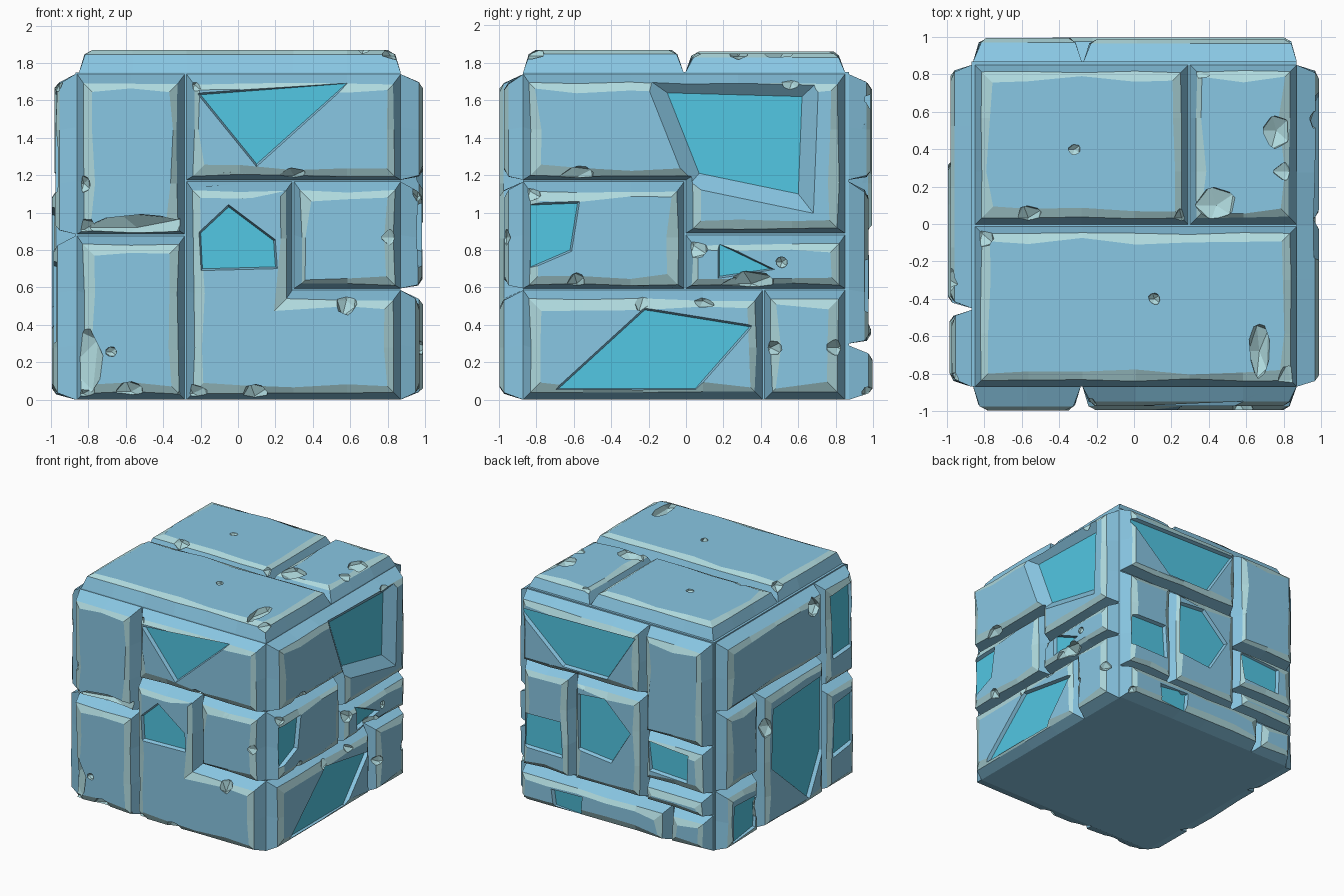
import bpy, bmesh, random
from mathutils import Vector

if "Cube" in bpy.data.objects:
    bpy.data.objects.remove(bpy.data.objects["Cube"])

random.seed(7)
R = 0.87          # half width of the core
TOP = 1.75        # height of the core
GAP = 0.005       # half the joint between stones


def material(name, rgb):
    m = bpy.data.materials.new(name)
    m.diffuse_color = (*rgb, 1)
    m.use_nodes = True
    m.node_tree.nodes["Principled BSDF"].inputs["Base Color"].default_value = m.diffuse_color
    return m


# slot 0 stone, slot 1 worn edges and chips, slot 2 inlay
MATS = [material("stone", (0.25, 0.57, 0.77)),
        material("worn_edge", (0.43, 0.70, 0.73)),
        material("inlay", (0.085, 0.57, 0.77))]

# maps face coordinates (u, v) and height d above the core to 3D
PLACE = {
    "front": lambda u, v, d: (u, -R - d, v),
    "back": lambda u, v, d: (u, R + d, v),
    "right": lambda u, v, d: (R + d, u, v),
    "left": lambda u, v, d: (-R - d, u, v),
    "top": lambda u, v, d: (u, v, TOP + d),
}


def make_object(name, bm):
    bmesh.ops.recalc_face_normals(bm, faces=bm.faces)
    me = bpy.data.meshes.new(name)
    bm.to_mesh(me)
    bm.free()
    for m in MATS:
        me.materials.append(m)
    ob = bpy.data.objects.new(name, me)
    bpy.context.collection.objects.link(ob)
    return ob


def rect(u0, v0, u1, v1):
    return [(u0, v0), (u1, v0), (u1, v1), (u0, v1)]


def ccw(pts):
    area = sum(a[0] * b[1] - b[0] * a[1] for a, b in zip(pts, pts[1:] + pts[:1]))
    return pts if area > 0 else pts[::-1]


def divide(pts, step=0.3):
    out = []
    for a, b in zip(pts, pts[1:] + pts[:1]):
        a, b = Vector(a), Vector(b)
        n = max(1, round((b - a).length / step))
        out += [tuple(a.lerp(b, i / n)) for i in range(n)]
    return out


def inset(pts, w, jitter=0.0, sag=0.0):
    """Mitred inward offset of a counter-clockwise outline; sag lowers it."""
    out = []
    for i, p in enumerate(pts):
        p = Vector(p)
        e0 = (p - Vector(pts[i - 1])).normalized()
        e1 = (Vector(pts[(i + 1) % len(pts)]) - p).normalized()
        n0, n1 = Vector((-e0.y, e0.x)), Vector((-e1.y, e1.x))
        k = w + random.uniform(-jitter, jitter)
        q = p + (n0 + n1) * k / max(0.25, 1 + n0.dot(n1))
        out.append((q.x, q.y - (sag if p.y > .1 else 0)))
    return out


def loft(bm, face, levels, mats):
    """Closed solid through (outline, height) levels; mats = sides..., cap."""
    rings = [[bm.verts.new(PLACE[face](u, v, d)) for u, v in pts] for pts, d in levels]
    n = len(rings[0])
    for lo, hi, m in zip(rings, rings[1:], mats):
        for i in range(n):
            j = (i + 1) % n
            bm.faces.new((lo[i], lo[j], hi[j], hi[i])).material_index = m
    bm.faces.new(rings[0][::-1])
    bm.faces.new(rings[-1]).material_index = mats[-1]


def split(rule, u0, v0, u1, v1):
    """Divide a face into stone outlines by nested cuts."""
    if rule is None:
        return [rect(u0, v0, u1, v1)]
    kind, *a = rule
    if kind == "u":
        return split(a[1], u0, v0, a[0] - GAP, v1) + split(a[2], a[0] + GAP, v0, u1, v1)
    if kind == "v":
        return split(a[1], u0, v0, u1, a[0] - GAP) + split(a[2], u0, a[0] + GAP, u1, v1)
    c, d = a                                     # "L": notch at top right, filled by a block
    ell = [(u0, v0), (u1, v0), (u1, d - GAP), (c - GAP, d - GAP), (c - GAP, v1), (u0, v1)]
    return [ell, rect(c + GAP, d + GAP, u1, v1)]


S = None          # a whole stone
OUTLINES = {
    "front": split(("u", -.28, ("v", .88, S, S), ("v", 1.17, ("L", .295, .59), S)), -.86, 0, R, 1.74),
    "back": split(("v", .295, ("u", -.5, S, S),
                   ("u", -.275, ("v", .88, ("v", .485, S, S), S),
                    ("v", 1.17, ("u", .395, S, S), S))), -.86, 0, R, 1.74),
    "left": split(("u", -.455, ("v", .88, S, S),
                   ("v", 1.165, ("u", .385, S, ("v", .495, S, S)), S)), -R, 0, .85, 1.74),
    "right": split(("v", .59, ("u", .415, S, S), ("u", -.005, S, S)), -R, 0, .85, 1.165),
    "top": split(("v", -.008, S, ("u", .295, S, S)), -.85, -R, R, .85),
}
# right side: shorten the middle stone so the big upper one steps down over it
OUTLINES["right"][-1] = rect(0, .595, .85, .88)
OUTLINES["right"].append([(-R, 1.175), (0, 1.175), (0, .89), (.85, .89), (.85, 1.74), (-R, 1.74)])


def quad(u, v, su, sv):
    """Slightly crooked four-sided inlay."""
    return [(u + a * su * random.uniform(.7, 1.05), v + b * sv * random.uniform(.7, 1.05))
            for a, b in rect(-1, -1, 1, 1)]


INLAYS = {
    "front": [[(-.2, 1.63), (.58, 1.69), (.1, 1.26)],
              [(-.19, .7), (.2, .71), (.19, .85), (-.05, 1.03), (-.2, .89)]],
    "right": [[(.07, 1.21), (.60, 1.10), (.62, 1.62), (-.10, 1.64)],
              [(-.83, .71), (-.62, .80), (-.58, 1.05), (-.83, 1.04)],
              [(.18, .66), (.45, .70), (.18, .83)],
              [(-.68, .06), (.05, .06), (.34, .39), (-.22, .48)]],
    "back": [[(.87, 1.62), (-.2, 1.64), (.05, 1.25), (.45, 1.25)],
             [(.32, .58), (.32, 1.03), (.08, 1.05), (-.15, .83), (.02, .55)],
             quad(.64, .60, .2, .17), quad(-.52, .68, .23, .13), quad(.41, .12, .13, .08)],
    "left": [[(.27, .5), (.25, .98), (-.4, 1.02), (-.39, .4), (-.22, .07)],
             quad(.61, .2, .18, .16), quad(-.68, 1.35, .15, .32), quad(-.69, .5, .14, .23)],
}

# main breaks per face: (u, v, half width, half height)
BREAKS = {
    "front": [(-.9, .17, .2, .27), (.67, 1.75, .12, .2), (-.54, .92, .3, .08),
              (.03, 1.14, .27, .08), (.09, .02, .08, .07)],
    "right": [(.35, .62, .14, .07), (-.38, .56, .14, .06), (.58, 1.8, .05, .09)],
    "back": [(.44, .8, .07, .14), (-.02, .42, .13, .05)],
    "left": [(-.3, 1.62, .08, .08)],
    "top": [(.44, .1, .11, .1), (.76, .5, .08, .1), (.67, -.68, .06, .2)],
}

parts, cutters = {}, []


def chip(face, u, v, su, sv, depth, targets):
    """Irregular rock-shaped cutter centred on the stone surface."""
    cut = bmesh.new()
    bmesh.ops.create_icosphere(cut, subdivisions=1, radius=1)
    for w in cut.verts:
        k = random.uniform(.8, 1.2)
        w.co = PLACE[face](u + w.co.x * su * k, v + w.co.y * sv * k, .115 + w.co.z * depth * k)
    for f in cut.faces:
        f.material_index = 1
    cutters.append((make_object("chip_cutter", cut), targets))


# solid core
bm = bmesh.new()
loft(bm, "top", [(rect(-R, -R, R, R), -TOP), (rect(-R, -R, R, R), 0)], [0, 0])
parts["core"] = make_object("stone_core", bm)

for face, outlines in OUTLINES.items():
    # chamfered stones, each with worn edges and perhaps a small pit
    bm = bmesh.new()
    bounds = []
    sag = 0 if face == "top" else .014
    for outline in outlines:
        h = random.uniform(.10, .128)
        base = divide(ccw(outline))
        mid = inset(base, .036, .008, sag)
        crown = inset(base, .078, .02, sag)
        loft(bm, face, [(base, 0), (mid, h - .022), (crown, h)], [0, 1, 0])
        us, vs = zip(*outline)
        bounds.append((min(us), max(us), min(vs), max(vs), h))
        for u, v in random.sample(mid, 2):
            chip(face, u, v, random.uniform(.04, .1), random.uniform(.04, .1), .06, [face])
        if random.random() < .4:
            u, v = Vector(crown[0]).lerp(Vector(crown[len(crown) // 2]), random.uniform(.2, .8))
            chip(face, u, v, .035, .035, .035, [face])
    parts[face] = make_object(face + "_stones", bm)

    # recesses that expose the inlays; the large upper one on the right is deep
    for i, pts in enumerate(INLAYS.get(face, [])):
        deep = face == "right" and i == 0
        depth, wall = (.075, .085) if deep else (.03, .01)
        c = sum((Vector(p) for p in pts), Vector((0, 0))) / len(pts)
        inside = [b for b in bounds if b[0] < c.x < b[1] and b[2] < c.y < b[3]]
        h = min(inside, key=lambda b: (b[1] - b[0]) * (b[3] - b[2]))[4]
        floor = ccw(pts)
        rim = inset(floor, -wall * (depth + .03) / depth)
        cut = bmesh.new()
        loft(cut, face, [(rim, h + .03), (floor, h - depth)], [0, 2])
        cutters.append((make_object("inlay_cutter", cut), [face]))

for face, breaks in BREAKS.items():
    for b in breaks:
        chip(face, *b, .09, list(parts))

# carve everything, then drop the cutters
for cutter, targets in cutters:
    cutter.hide_render = True
    for t in targets:
        mod = parts[t].modifiers.new("carve", "BOOLEAN")
        mod.operation = "DIFFERENCE"
        mod.solver = "MANIFOLD"
        mod.object = cutter
bpy.context.view_layer.update()
dg = bpy.context.evaluated_depsgraph_get()
baked = {k: bpy.data.meshes.new_from_object(o.evaluated_get(dg)) for k, o in parts.items()}
for k, o in parts.items():
    o.modifiers.clear()
    o.data = baked[k]
for cutter, _ in cutters:
    bpy.data.objects.remove(cutter)
